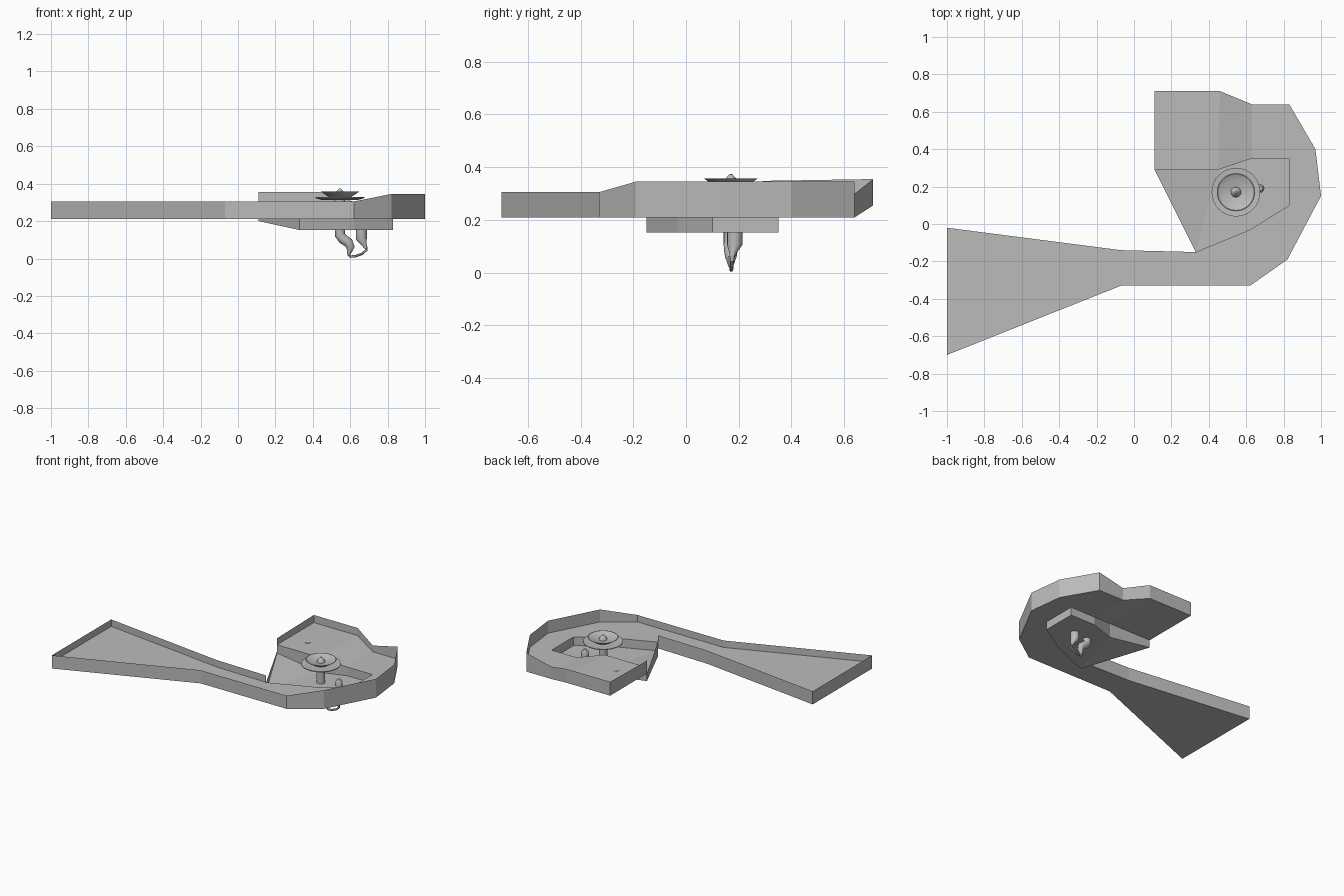
import bpy, bmesh, math
from mathutils import Vector

if "Cube" in bpy.data.objects:
    bpy.data.objects.remove(bpy.data.objects["Cube"])

grey = bpy.data.materials.new("light grey")
grey.diffuse_color = (0.5, 0.5, 0.5, 1)
grey.use_nodes = True
grey.node_tree.nodes["Principled BSDF"].inputs["Base Color"].default_value = grey.diffuse_color


def make(name, verts, faces, smooth=False):
    me = bpy.data.meshes.new(name)
    me.from_pydata(verts, [], faces)
    me.materials.append(grey)
    ob = bpy.data.objects.new(name, me)
    bpy.context.collection.objects.link(ob)
    if smooth:
        bpy.context.view_layer.objects.active = ob
        ob.select_set(True)
        bpy.ops.object.shade_smooth_by_angle(angle=math.radians(35))
        ob.select_set(False)
    return ob


def lathe(name, centre, profile, n=32):
    """Revolve (radius, z) points about a vertical axis."""
    verts = [(centre[0] + r * math.cos(2 * math.pi * k / n),
              centre[1] + r * math.sin(2 * math.pi * k / n), z)
             for r, z in profile for k in range(n)]
    faces = [(i * n + k, i * n + (k + 1) % n, (i + 1) * n + (k + 1) % n, (i + 1) * n + k)
             for i in range(len(profile) - 1) for k in range(n)]
    return make(name, verts, faces, True)


def tube(name, path, n=16):
    """Round pipe through (x, y, z, radius) points, bending in the xz plane."""
    pts = [Vector(p[:3]) for p in path]
    verts, m = [], len(pts)
    for i, p in enumerate(pts):
        t = (pts[min(i + 1, m - 1)] - pts[max(i - 1, 0)]).normalized()
        u = Vector((0, 1, 0))
        v = t.cross(u).normalized()
        for k in range(n):
            a = 2 * math.pi * k / n
            verts.append(p + path[i][3] * (math.cos(a) * u + math.sin(a) * v))
    faces = [(i * n + k, i * n + (k + 1) % n, (i + 1) * n + (k + 1) % n, (i + 1) * n + k)
             for i in range(m - 1) for k in range(n)]
    faces += [tuple(range(n))[::-1], tuple(range((m - 1) * n, m * n))]
    return make(name, verts, faces, True)


# tray outline: x, y, rim height
outline = [(-1, -.02, .305), (-.07, -.14, .305), (.33, -.15, .305), (.62, -.03, .25),
           (.83, .10, .25), (.83, .35, .25), (.63, .35, .25), (.45, .29, .3),
           (.11, .29, .348), (.11, .71, .355), (.46, .71, .355), (.63, .64, .30),
           (.83, .64, .345), (.97, .40, .345), (1, .15, .345), (.82, -.19, .345),
           (.62, -.33, .305), (-.07, -.33, .305), (-1, -.70, .305)]
N = len(outline)
patches = [(0, 18, 17, 1), (1, 17, 16, 2), (2, 16, 3), (3, 16, 15), (3, 15, 4),
           (4, 15, 14), (4, 14, 13, 5), (5, 13, 12), (5, 12, 11, 6), (6, 11, 10, 7),
           (7, 10, 9, 8)]


def base(i):
    return .255 if 7 <= i <= 10 else .21


FLOOR = .045
# vertex layers: underside, floor, rim
verts = [(x, y, base(i)) for i, (x, y, t) in enumerate(outline)]
verts += [(x, y, base(i) + FLOOR) for i, (x, y, t) in enumerate(outline)]
verts += [(x, y, t) for x, y, t in outline]
faces = [tuple(f[::-1]) for f in patches] + [tuple(N + i for i in f) for f in patches]
for i in range(N):
    j = (i + 1) % N
    top = N if 2 <= i <= 7 else 2 * N      # no rim along the basin opening
    faces.append((i, top + i, top + j, j))
make("tray", verts, faces)

# sunken basin in the middle of the tray
ring = list(range(2, 9))
M = len(ring)


def basin_z(i):
    return .20 if i == 8 else .152


verts = [(*outline[i][:2], basin_z(i)) for i in ring]
verts += [(*outline[i][:2], basin_z(i) + .04) for i in ring]
verts += [(*outline[i][:2], .255) for i in ring]
fan = [(0, 5, 6), (0, 1, 5), (1, 4, 5), (1, 2, 4), (2, 3, 4)]
faces = [f[::-1] for f in fan] + [tuple(M + k for k in f) for f in fan]
faces += [(k, (k + 1) % M, 2 * M + (k + 1) % M, 2 * M + k) for k in range(M)]
make("basin", verts, faces)

# fountain: post, lower dish, upper bowl and pointed tip
C = (.545, .17)
lathe("fountain_post", C, [(.028, .19), (.028, .315)])
lathe("lower_dish", C, [(0, .312), (.10, .314), (.13, .323), (.13, .328), (.06, .322), (0, .322)])
lathe("upper_bowl", C, [(0, .322), (.055, .326), (.08, .342), (.102, .357),
                        (.097, .358), (.07, .345), (0, .338)])
lathe("fountain_tip", C, [(.028, .335), (.027, .348), (.014, .364), (.006, .373), (0, .374)], 20)

# drain ring on the raised shelf and inlet in the basin
lathe("shelf_drain", (.25, .44), [(.02, .299), (.02, .302), (0, .302)], 20)
lathe("basin_inlet", (.675, .19), [(.022, .19), (.022, .225), (.012, .24), (0, .24)], 16)

# pipes and hose underneath
tube("left_pipe", [(.545, .17, .155, .027), (.545, .17, .125, .027), (.56, .17, .105, .027),
                   (.59, .17, .085, .026), (.602, .17, .06, .022), (.595, .17, .035, .013),
                   (.59, .17, .02, .007)])
tube("right_pipe", [(.66, .185, .155, .029), (.66, .185, .105, .029), (.675, .178, .075, .014),
                    (.683, .175, .055, .008)])
tube("hose", [(.592, .172, .022, .008), (.60, .172, .01, .007), (.63, .172, .013, .007),
              (.665, .173, .026, .007), (.686, .175, .045, .007), (.685, .176, .065, .008)], 10)
